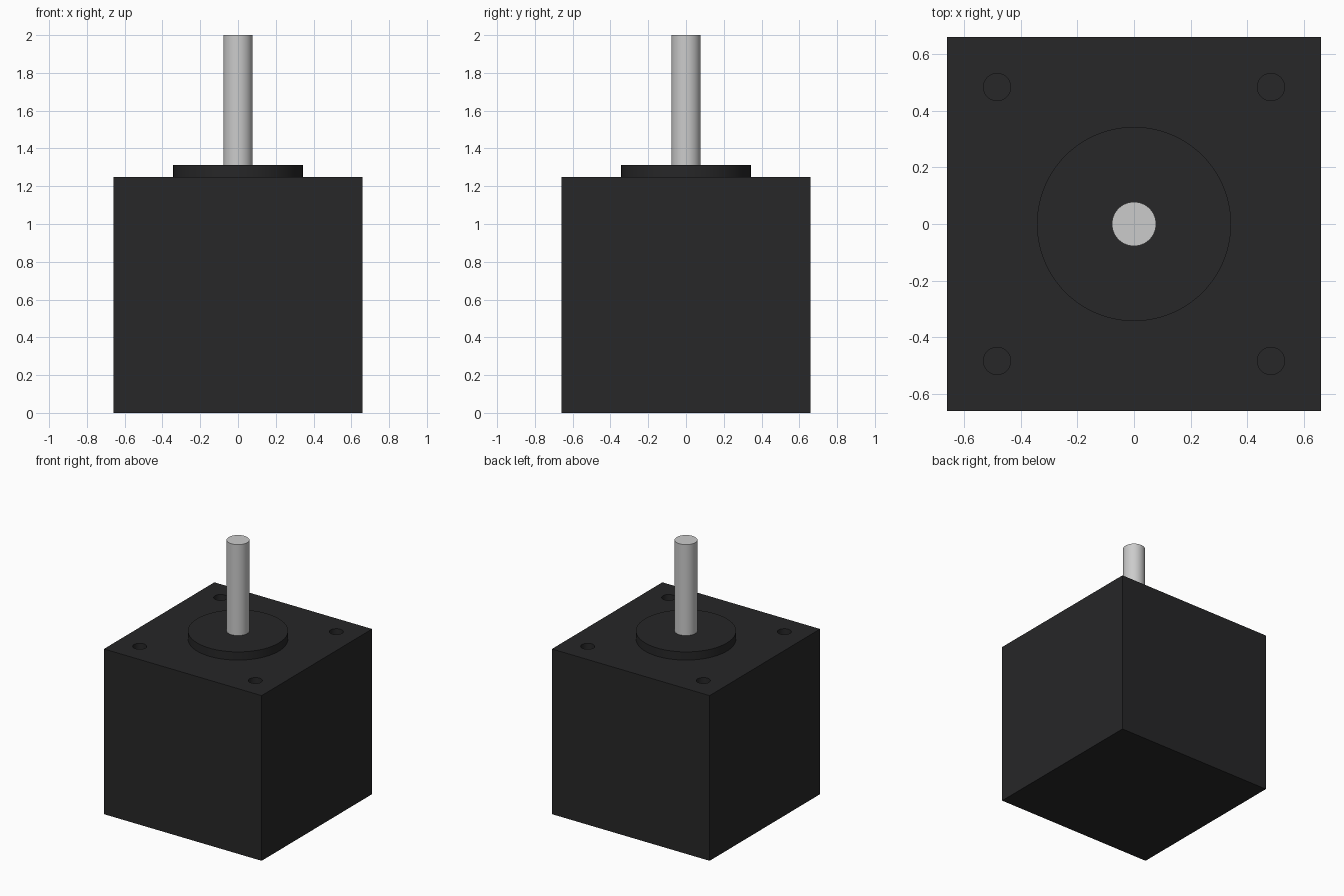
import bpy
import math

if "Cube" in bpy.data.objects:
    bpy.data.objects.remove(bpy.data.objects["Cube"])

black = bpy.data.materials.new("black_metal")
black.diffuse_color = (0.02, 0.02, 0.021, 1)
black.use_nodes = True
black.node_tree.nodes["Principled BSDF"].inputs["Base Color"].default_value = black.diffuse_color


def cylinder(name, radius, z0, z1, x=0, y=0, sides=64):
    bpy.ops.mesh.primitive_cylinder_add(
        vertices=sides, radius=radius, depth=z1 - z0, location=(x, y, (z0 + z1) / 2))
    obj = bpy.context.object
    obj.name = name
    bpy.ops.object.shade_smooth_by_angle(angle=math.radians(30))
    return obj


W, H = 1.32, 1.25          # body width and height
HOLE_POS, HOLE_R, HOLE_DEPTH = 0.484, 0.048, 0.14

# Square motor body
bpy.ops.mesh.primitive_cube_add(size=1, location=(0, 0, H / 2))
body = bpy.context.object
body.name = "motor_body"
body.scale = (W, W, H)
bpy.ops.object.transform_apply(location=False, rotation=False, scale=True)
body.data.materials.append(black)

# Blind mounting holes in the four corners
for sx in (-1, 1):
    for sy in (-1, 1):
        cutter = cylinder("hole_cutter", HOLE_R, H - HOLE_DEPTH, H + 0.1,
                          sx * HOLE_POS, sy * HOLE_POS, 48)
        cutter.hide_render = True
        cutter.data.materials.append(black)
        mod = body.modifiers.new("mounting_hole", 'BOOLEAN')
        mod.operation = 'DIFFERENCE'
        mod.solver = 'EXACT'
        mod.object = cutter
        bpy.context.view_layer.objects.active = body
        bpy.ops.object.modifier_apply(modifier=mod.name)
        bpy.data.objects.remove(cutter)

bpy.ops.object.select_all(action='DESELECT')
body.select_set(True)
bpy.context.view_layer.objects.active = body
bpy.ops.object.shade_smooth_by_angle(angle=math.radians(30))

# Raised centring boss
boss = cylinder("pilot_boss", 0.343, H, 1.312, sides=96)
boss.data.materials.append(black)

# Output shaft
cylinder("output_shaft", 0.078, 1.312, 2.0)
